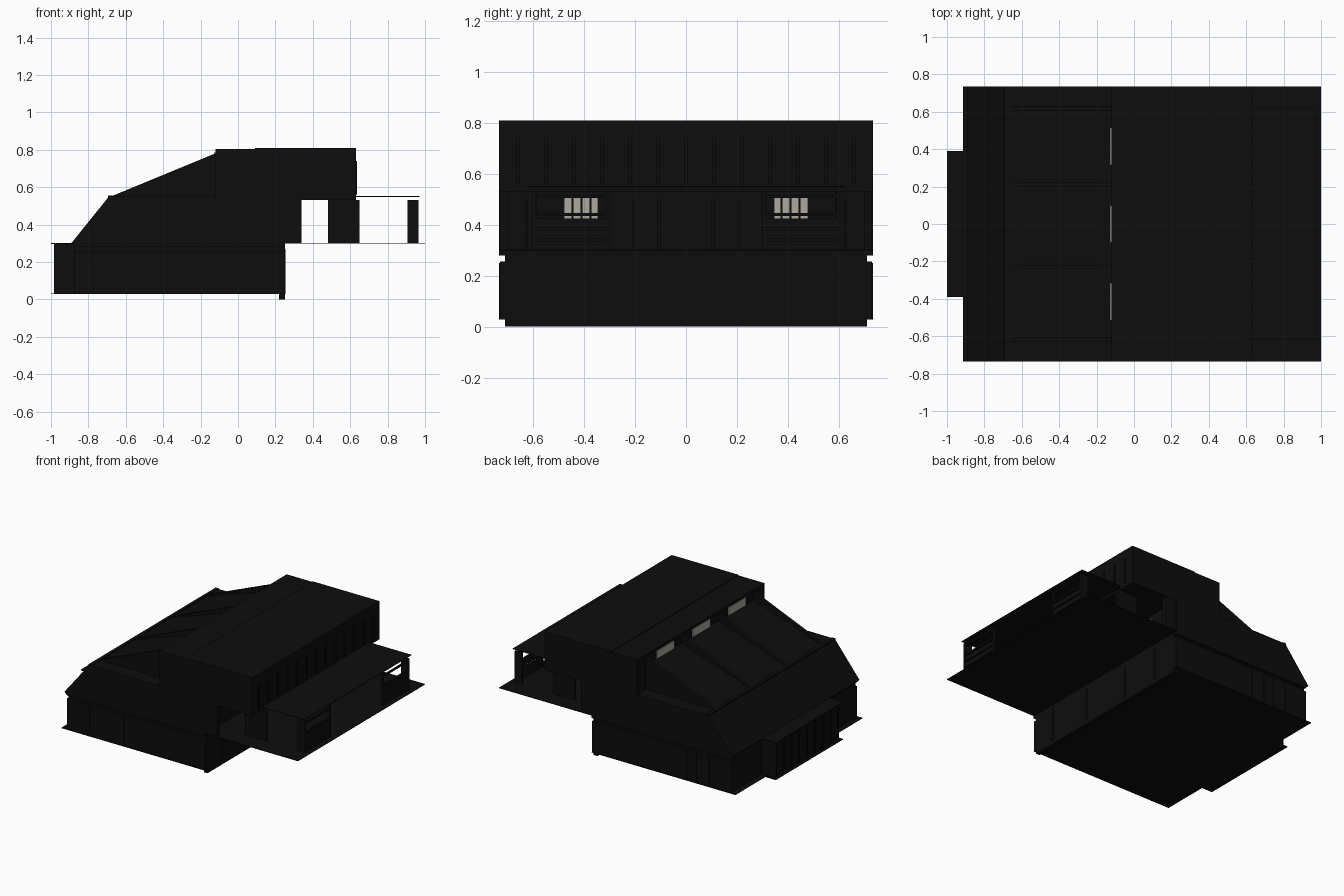
import bpy

def material(name, rgb):
    m = bpy.data.materials.new(name)
    m.diffuse_color = (*rgb, 1)
    return m

BLACK = material("black", (0.004, 0.004, 0.004))
GLASS = material("warm grey glass", (0.42, 0.40, 0.36))

def mesh(name, verts, faces, mat=BLACK):
    me = bpy.data.meshes.new(name)
    me.from_pydata(verts, [], faces)
    me.materials.append(mat)
    ob = bpy.data.objects.new(name, me)
    bpy.context.collection.objects.link(ob)
    return ob

def prism(name, profile, y0, y1, mat=BLACK):
    """Extrude an x-z profile (counter-clockwise seen from the front) along y."""
    n = len(profile)
    verts = [(x, y0, z) for x, z in profile] + [(x, y1, z) for x, z in profile]
    faces = [tuple(range(n)), tuple(range(2 * n - 1, n - 1, -1))]
    faces += [(i, i + n, (i + 1) % n + n, (i + 1) % n) for i in range(n)]
    return mesh(name, verts, faces, mat)

def box(name, x0, x1, y0, y1, z0, z1, mat=BLACK):
    return prism(name, [(x0, z0), (x1, z0), (x1, z1), (x0, z1)], y0, y1, mat)

def pair(name, x0, x1, y0, y1, z0, z1, mat=BLACK):
    """Same box on both sides of the y = 0 plane."""
    box(name + "_back", x0, x1, y0, y1, z0, z1, mat)
    box(name + "_front", x0, x1, -y1, -y0, z0, z1, mat)

# Lower storey: base sheet, walls, footing under the right wall
box("base_sheet", -0.915, 0.25, -0.735, 0.735, 0.028, 0.032)
box("lower_walls", -0.875, 0.25, -0.73, 0.73, 0.03, 0.255)
box("lower_wall_head", -0.875, 0.25, -0.71, 0.71, 0.25, 0.30)
box("footing", 0.22, 0.25, -0.71, 0.71, 0.0, 0.05)

# Door frames in the lower walls
for x in (-0.70, -0.52):
    for dx in (0, 0.10):
        pair("side_door_jamb", x + dx, x + dx + 0.012, 0.73, 0.734, 0.03, 0.25)
for y in (-0.55, -0.20, 0.19, 0.50):
    box("lower_right_jamb", 0.25, 0.255, y, y + 0.015, 0.03, 0.27)

# Entrance bay on the left
box("entrance_floor", -1.0, -0.87, -0.39, 0.39, 0.028, 0.032)
box("entrance_walls", -0.978, -0.87, -0.37, 0.37, 0.03, 0.295)
box("entrance_roof", -1.0, -0.88, -0.39, 0.39, 0.296, 0.302)
for i in range(9):
    y = -0.36 + i * 0.09
    box("entrance_mullion", -0.984, -0.976, y - 0.005, y + 0.005, 0.03, 0.295)

# Upper storey with the steep left roof slope and flat shoulder
prism("upper_storey", [(-0.87, 0.28), (0.25, 0.28), (0.25, 0.55), (-0.69, 0.55),
                       (-0.89, 0.302)], -0.735, 0.735)
box("roof_lip", -0.695, -0.67, -0.735, 0.735, 0.545, 0.555)

# Sloped roof bays between fins, each ending in a clerestory window
for y in (-0.62, -0.21, 0.21, 0.62):
    prism("roof_fin", [(-0.68, 0.55), (-0.11, 0.55), (-0.11, 0.785)], y - 0.012, y + 0.012)
for y in (-0.415, 0, 0.415):
    prism("sloped_roof_bay", [(-0.68, 0.545), (-0.11, 0.545), (-0.11, 0.735)],
          y - 0.2, y + 0.2)
    box("clerestory_window", -0.127, -0.12, y - 0.1, y + 0.1, 0.73, 0.785, GLASS)

# Raised roof box across the whole depth
box("roof_box", -0.12, 0.63, -0.735, 0.735, 0.53, 0.805)
box("roof_cap", 0.09, 0.63, -0.735, 0.735, 0.80, 0.81)
for i in range(13):
    y = -0.66 + i * 0.11
    box("roof_box_rib", 0.63, 0.636, y - 0.008, y + 0.008, 0.56, 0.74)

# Terrace floor and its flat canopy
box("terrace_floor", 0.25, 1.0, -0.735, 0.735, 0.298, 0.302)
box("terrace_canopy", 0.60, 0.97, -0.62, 0.62, 0.548, 0.552)

# Terrace return walls and porch walls
pair("return_wall", 0.25, 0.34, 0.70, 0.73, 0.30, 0.53)
pair("porch_wall", 0.48, 0.65, 0.585, 0.605, 0.30, 0.53)

# Slatted corner screens
pair("screen_post_outer", 0.905, 0.965, 0.59, 0.605, 0.30, 0.53)
pair("screen_post_inner", 0.945, 0.965, 0.30, 0.312, 0.30, 0.53)
for z in (0.30, 0.345, 0.39, 0.435, 0.505):
    pair("screen_slat", 0.95, 0.962, 0.30, 0.60, z, z + (0.012 if z > 0.39 else 0.035))

# Grey windows with glazing bars in the wall behind the terrace
pair("terrace_window", 0.25, 0.256, 0.345, 0.48, 0.40, 0.505, GLASS)
for y in (0.375, 0.41, 0.445):
    pair("window_bar", 0.256, 0.262, y - 0.004, y + 0.004, 0.40, 0.505)
for y in (0.10, 0.20, 0.62):
    pair("terrace_door_jamb", 0.25, 0.258, y, y + 0.012, 0.30, 0.50)
